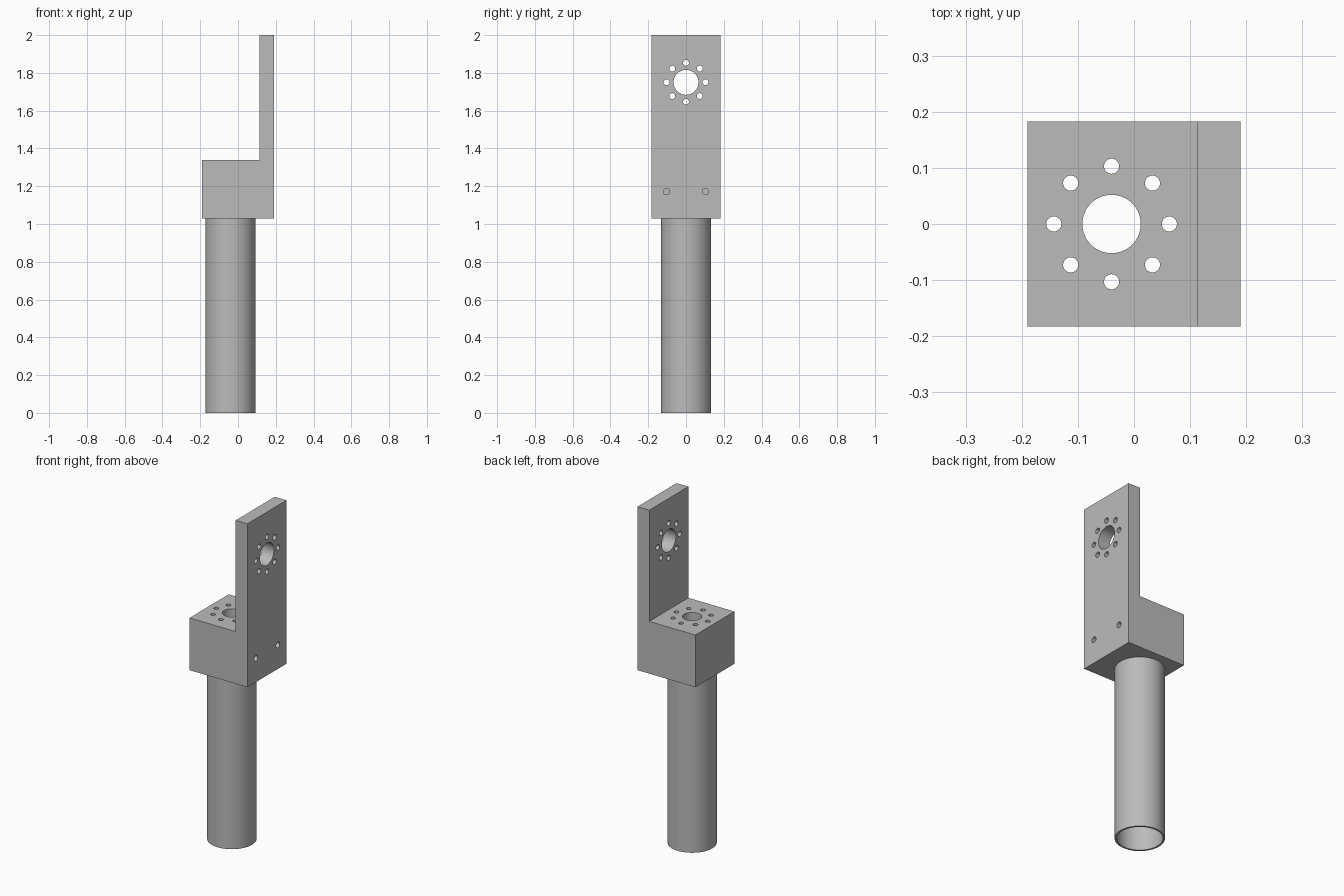
import bpy, bmesh
from math import cos, sin, pi, radians
from mathutils import Matrix, Vector

cube = bpy.data.objects.get("Cube")
if cube:
    bpy.data.objects.remove(cube)

# Main dimensions
HALF_X, HALF_Y = 0.19, 0.183
BLOCK_BOTTOM, BLOCK_TOP, PLATE_TOP = 1.03, 1.34, 2.0
PLATE_X = 0.113
TUBE_X, TUBE_OUTER, TUBE_INNER = -0.04, 0.133, 0.122
BOLT_RING = 0.103

metal = bpy.data.materials.new("grey metal")
metal.use_nodes = True
grey = (0.5, 0.5, 0.5, 1)
metal.diffuse_color = grey
metal.node_tree.nodes["Principled BSDF"].inputs["Base Color"].default_value = grey


def make_object(name, bm):
    bmesh.ops.recalc_face_normals(bm, faces=bm.faces)
    mesh = bpy.data.meshes.new(name)
    bm.to_mesh(mesh)
    bm.free()
    mesh.materials.append(metal)
    obj = bpy.data.objects.new(name, mesh)
    bpy.context.collection.objects.link(obj)
    return obj


def smooth(obj):
    bpy.ops.object.select_all(action='DESELECT')
    bpy.context.view_layer.objects.active = obj
    obj.select_set(True)
    bpy.ops.object.shade_smooth_by_angle(angle=radians(30))


def add_drill(bm, centre, radius, length, axis, sides=32):
    turn = Vector((0, 0, 1)).rotation_difference(Vector(axis)).to_matrix().to_4x4()
    bmesh.ops.create_cone(bm, cap_ends=True, segments=sides, radius1=radius,
                          radius2=radius, depth=length,
                          matrix=Matrix.Translation(centre) @ turn)


def add_bolt_pattern(bm, centre, bore, bolt, length, axis, u, v):
    """Central bore surrounded by eight bolt holes in the u-v plane."""
    centre, u, v = Vector(centre), Vector(u), Vector(v)
    add_drill(bm, centre, bore, length, axis, 64)
    for i in range(8):
        a = i * pi / 4
        add_drill(bm, centre + BOLT_RING * (u * cos(a) + v * sin(a)),
                  bolt, length, axis)


# Bracket: L-shaped profile extruded along y
profile = [(-HALF_X, BLOCK_BOTTOM), (HALF_X, BLOCK_BOTTOM), (HALF_X, PLATE_TOP),
           (PLATE_X, PLATE_TOP), (PLATE_X, BLOCK_TOP), (-HALF_X, BLOCK_TOP)]
bm = bmesh.new()
face = bm.faces.new([bm.verts.new((x, -HALF_Y, z)) for x, z in profile])
side = bmesh.ops.extrude_face_region(bm, geom=[face])
bmesh.ops.translate(bm, vec=(0, 2 * HALF_Y, 0),
                    verts=[g for g in side["geom"] if isinstance(g, bmesh.types.BMVert)])
bracket = make_object("bracket", bm)

# Drills: block pattern, plate pattern and two blind holes low on the plate
X, Y, Z = (1, 0, 0), (0, 1, 0), (0, 0, 1)
bm = bmesh.new()
add_bolt_pattern(bm, (TUBE_X, 0, (BLOCK_BOTTOM + BLOCK_TOP) / 2),
                 0.052, 0.0135, 0.4, Z, X, Y)
add_bolt_pattern(bm, ((PLATE_X + HALF_X) / 2, 0, 1.75),
                 0.066, 0.0155, 0.2, X, Y, Z)
for s in (-1, 1):
    add_drill(bm, (HALF_X, s * BOLT_RING, 1.172), 0.017, 0.2, X)
drills = make_object("drills", bm)
drills.hide_render = True

cut = bracket.modifiers.new("holes", 'BOOLEAN')
cut.operation = 'DIFFERENCE'
cut.solver = 'EXACT'
cut.object = drills
bpy.context.view_layer.objects.active = bracket
bpy.ops.object.modifier_apply(modifier=cut.name)
bpy.data.objects.remove(drills)
smooth(bracket)

# Tube: thin-walled ring section spun around its axis
bm = bmesh.new()
section = [(TUBE_INNER, 0), (TUBE_OUTER, 0),
           (TUBE_OUTER, BLOCK_BOTTOM), (TUBE_INNER, BLOCK_BOTTOM)]
verts = [bm.verts.new((TUBE_X + r, 0, z)) for r, z in section]
edges = [bm.edges.new((verts[i], verts[(i + 1) % 4])) for i in range(4)]
bmesh.ops.spin(bm, geom=verts + edges, cent=(TUBE_X, 0, 0), axis=Z,
               angle=2 * pi, steps=96, use_merge=True)
bmesh.ops.remove_doubles(bm, verts=bm.verts, dist=0.0001)
smooth(make_object("tube", bm))
